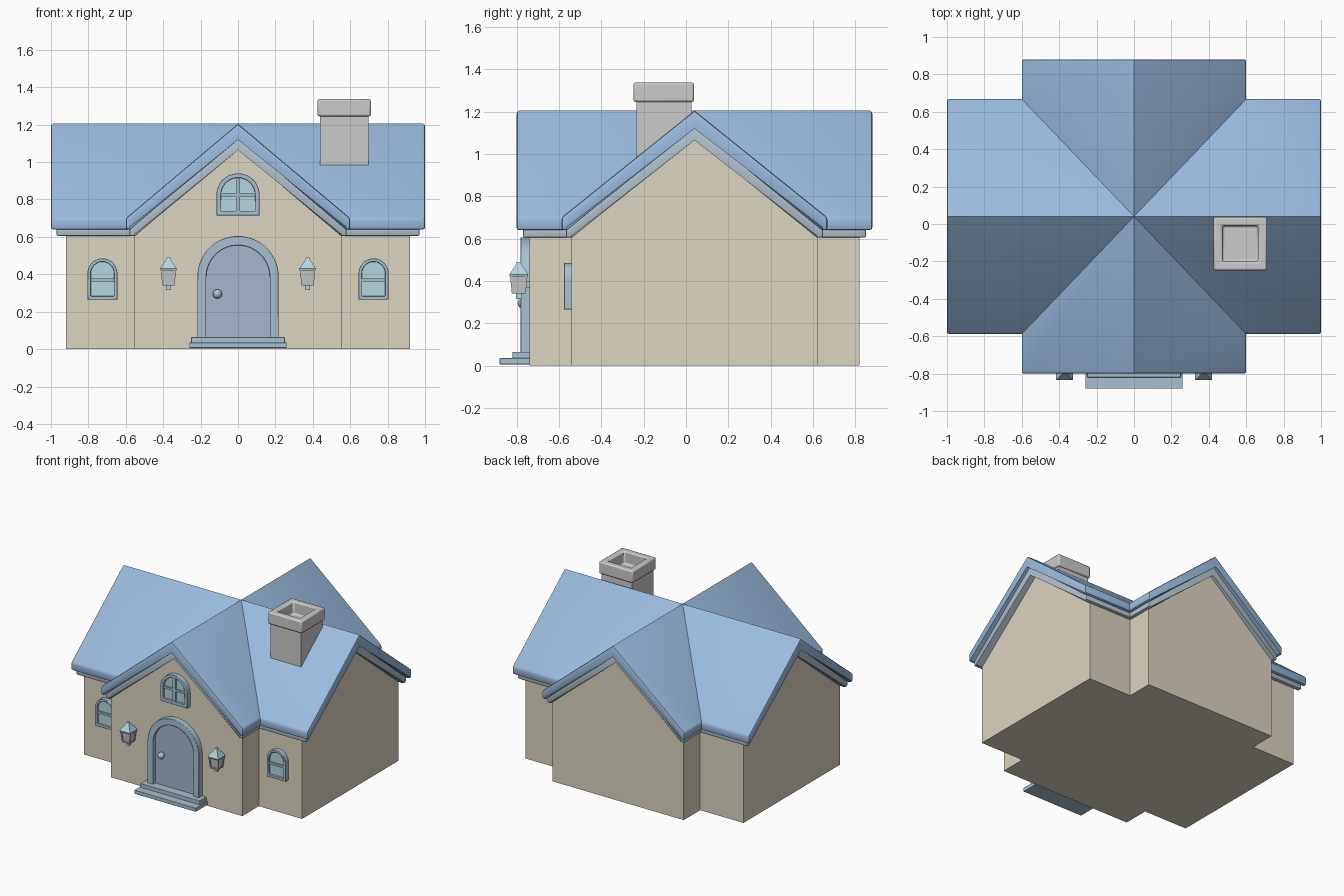
import bpy, bmesh, math
from mathutils import Matrix

if "Cube" in bpy.data.objects:
    bpy.data.objects.remove(bpy.data.objects["Cube"])

CY = 0.04               # ridge crossing in y
HX, HY = 0.60, 0.628    # roof half widths of the two crossing gables


def material(name, rgb):
    m = bpy.data.materials.new(name)
    m.diffuse_color = (*rgb, 1)
    m.use_nodes = True
    m.node_tree.nodes["Principled BSDF"].inputs["Base Color"].default_value = m.diffuse_color
    return m


ROOF = material("roof_blue", (0.33, 0.50, 0.74))
TRIM = material("trim_blue", (0.45, 0.55, 0.64))
WALL = material("wall_cream", (0.72, 0.66, 0.54))
FRAME = material("frame_blue", (0.40, 0.53, 0.64))
DOOR = material("door_blue", (0.39, 0.46, 0.62))
GLASS = material("glass_cyan", (0.46, 0.67, 0.73))


def finish(name, bm, mat=None, bevel=0.0):
    bmesh.ops.recalc_face_normals(bm, faces=bm.faces[:])
    me = bpy.data.meshes.new(name)
    bm.to_mesh(me)
    bm.free()
    ob = bpy.data.objects.new(name, me)
    bpy.context.collection.objects.link(ob)
    if mat:
        me.materials.append(mat)
    if bevel:
        b = ob.modifiers.new("bevel", 'BEVEL')
        b.width, b.segments, b.limit_method = bevel, 2, 'ANGLE'
    bpy.ops.object.select_all(action='DESELECT')
    ob.select_set(True)
    bpy.context.view_layer.objects.active = ob
    bpy.ops.object.shade_smooth_by_angle(angle=math.radians(30))
    return ob


def cross_gable(name, half, len_y, len_x, mat, bevel=0.0):
    """Four gabled arms from one half profile, mitred along the valleys."""
    out = bmesh.new()
    full = half + [(-u, z) for u, z in reversed(half) if u > 0]
    eave = max(u for u, z in half)
    for k in range(4):
        a, b, length = (HX, HY, len_y) if k % 2 == 0 else (HY, HX, len_x)
        bm = bmesh.new()
        outer = [bm.verts.new((u * a, -length, z)) for u, z in full]
        inner = [bm.verts.new((u * a, 0, z)) for u, z in full]
        bm.faces.new(outer)
        n = len(full)
        for i in range(n):
            j = (i + 1) % n
            bm.faces.new((outer[i], inner[i], inner[j], outer[j]))
        if bevel:
            edges = [e for e in bm.edges
                     if all(v.co.y < -length + 1e-4 for v in e.verts)
                     or all(abs(v.co.x) > eave * a - 1e-4 for v in e.verts)
                     and abs(e.verts[0].co.y - e.verts[1].co.y) > 0.1]
            bmesh.ops.bevel(bm, geom=edges, offset=bevel, segments=2,
                            profile=0.5, affect='EDGES')
        for s in (1, -1):
            bmesh.ops.bisect_plane(bm, geom=bm.verts[:] + bm.edges[:] + bm.faces[:],
                                   plane_co=(0, 0, 0), plane_no=(s * b, a, 0),
                                   clear_outer=True)
        bm.transform(Matrix.Translation((0, CY, 0)) @ Matrix.Rotation(k * math.pi / 2, 4, 'Z'))
        tmp = bpy.data.meshes.new("tmp")
        bm.to_mesh(tmp)
        bm.free()
        out.from_mesh(tmp)
        bpy.data.meshes.remove(tmp)
    bmesh.ops.remove_doubles(out, verts=out.verts[:], dist=0.0015)
    return finish(name, out, mat)


def box(name, x0, x1, y0, y1, z0, z1, mat=None, bevel=0.0):
    bm = bmesh.new()
    bmesh.ops.create_cube(bm, size=1)
    for v in bm.verts:
        v.co = ((x0, x1)[v.co.x > 0], (y0, y1)[v.co.y > 0], (z0, z1)[v.co.z > 0])
    return finish(name, bm, mat, bevel)


def square_stack(name, x, y, rings, mat=None, bevel=0.0):
    """Square rings (half size, z) skinned in order and capped at both ends."""
    bm = bmesh.new()
    loops = [[bm.verts.new((x + sx * h, y + sy * h, z))
              for sx, sy in ((-1, -1), (1, -1), (1, 1), (-1, 1))] for h, z in rings]
    for p, q in zip(loops, loops[1:]):
        for i in range(4):
            bm.faces.new((p[i], p[(i + 1) % 4], q[(i + 1) % 4], q[i]))
    bm.faces.new(loops[0])
    bm.faces.new(loops[-1])
    return finish(name, bm, mat, bevel)


def arch(cx, half, z0, zc, n=20):
    arc = [(cx + half * math.cos(math.pi * i / n), zc + half * math.sin(math.pi * i / n))
           for i in range(n + 1)]
    return [(cx + half, z0)] + arc + [(cx - half, z0)]


def extrude(name, bm, y0, y1, mat, bevel=0.0):
    r = bmesh.ops.extrude_face_region(bm, geom=bm.faces[:])
    bmesh.ops.translate(bm, vec=(0, y1 - y0, 0),
                        verts=[g for g in r["geom"] if isinstance(g, bmesh.types.BMVert)])
    return finish(name, bm, mat, bevel)


def arch_panel(name, outline, y0, y1, mat):
    bm = bmesh.new()
    bm.faces.new([bm.verts.new((x, y0, z)) for x, z in outline])
    return extrude(name, bm, y0, y1, mat)


def arch_frame(name, outer, inner, y0, y1, closed, mat):
    bm = bmesh.new()
    o, i = ([bm.verts.new((x, y0, z)) for x, z in pts] for pts in (outer, inner))
    for k in range(len(o) if closed else len(o) - 1):
        m = (k + 1) % len(o)
        bm.faces.new((o[k], o[m], i[m], i[k]))
    return extrude(name, bm, y0, y1, mat, 0.003)


def window(name, cx, half, z0, zc, w, wall_y, bar_z, upright):
    front = wall_y - 0.035
    inner = arch(cx, half - w, z0 + w, zc)
    arch_frame(name + "_frame", arch(cx, half, z0, zc), inner, front, wall_y + 0.01, True, FRAME)
    arch_panel(name + "_glass", inner, front + 0.018, wall_y + 0.01, GLASS)
    r = half - w
    box(name + "_bar", cx - r, cx + r, front + 0.004, wall_y, bar_z - 0.008, bar_z + 0.008, FRAME)
    if upright:
        box(name + "_upright", cx - 0.012, cx + 0.012, front + 0.004, wall_y,
            z0 + w, zc + r, FRAME)


# walls, eave trim and roof share the mitred cross plan
cross_gable("walls", [(0, 1.10), (0.925, 0.6375), (0.925, 0)], 0.78, 0.92, WALL)
cross_gable("eave_trim", [(0, 1.14), (0.965, 0.655), (0.965, 0.605), (0.92, 0.605), (0, 1.075)],
            0.81, 0.97, TRIM, 0.008)
cross_gable("roof", [(0, 1.205), (1, 0.70), (1, 0.64), (0.96, 0.64), (0, 1.135)],
            0.84, 1.0, ROOF, 0.012)

# chimney with hollow cap
square_stack("chimney_stack", 0.568, -0.105,
             [(0.13, 0.95), (0.13, 1.26), (0.095, 1.26), (0.095, 1.05)])
square_stack("chimney_cap", 0.568, -0.105,
             [(0.095, 1.245), (0.143, 1.245), (0.143, 1.337), (0.095, 1.337), (0.095, 1.245)],
             None, 0.01)

# door, knob and steps
WY = CY - 0.78
inner = arch(0, 0.17, 0.06, 0.385, 28)
arch_frame("door_frame", arch(0, 0.217, 0.06, 0.388, 28), inner, WY - 0.042, WY + 0.01, False, FRAME)
arch_panel("door", inner, WY - 0.015, WY + 0.01, DOOR)
bm = bmesh.new()
bmesh.ops.create_uvsphere(bm, u_segments=20, v_segments=12, radius=0.025,
                          matrix=Matrix.Translation((-0.11, WY - 0.03, 0.295)))
finish("door_knob", bm, FRAME)
box("upper_step", -0.25, 0.25, -0.82, WY + 0.01, 0.03, 0.065, FRAME, 0.003)
box("lower_step", -0.26, 0.26, -0.88, WY + 0.01, 0.006, 0.035, FRAME, 0.003)

# windows
window("gable_window", 0, 0.115, 0.715, 0.825, 0.024, WY, 0.824, True)
for s, side in ((-1, "left"), (1, "right")):
    window(side + "_window", s * 0.725, 0.08, 0.265, 0.405, 0.018,
           CY - 0.925 * HY, 0.37, False)

    # lanterns beside the door
    x, y = s * 0.372, -0.79
    square_stack(side + "_lantern_body", x, y, [(0.026, 0.345), (0.034, 0.425)])
    square_stack(side + "_lantern_roof", x, y,
                 [(0.042, 0.42), (0.045, 0.43), (0.015, 0.475), (0.009, 0.49)], GLASS)
    square_stack(side + "_lantern_base", x, y, [(0.032, 0.34), (0.032, 0.35)], TRIM)
    square_stack(side + "_lantern_stem", x, y, [(0.013, 0.315), (0.013, 0.342)], GLASS)
    box(side + "_lantern_bracket", x - 0.012, x + 0.012, y + 0.01, WY + 0.01, 0.37, 0.40, TRIM)
    for px in (-1, 1):
        for py in (-1, 1):
            post = square_stack(side + "_lantern_post", 0, 0, [(0.005, 0.345), (0.005, 0.425)])
            for v in post.data.vertices:
                o = 0.028 if v.co.z < 0.4 else 0.036
                v.co.x += x + px * o
                v.co.y += y + py * o
